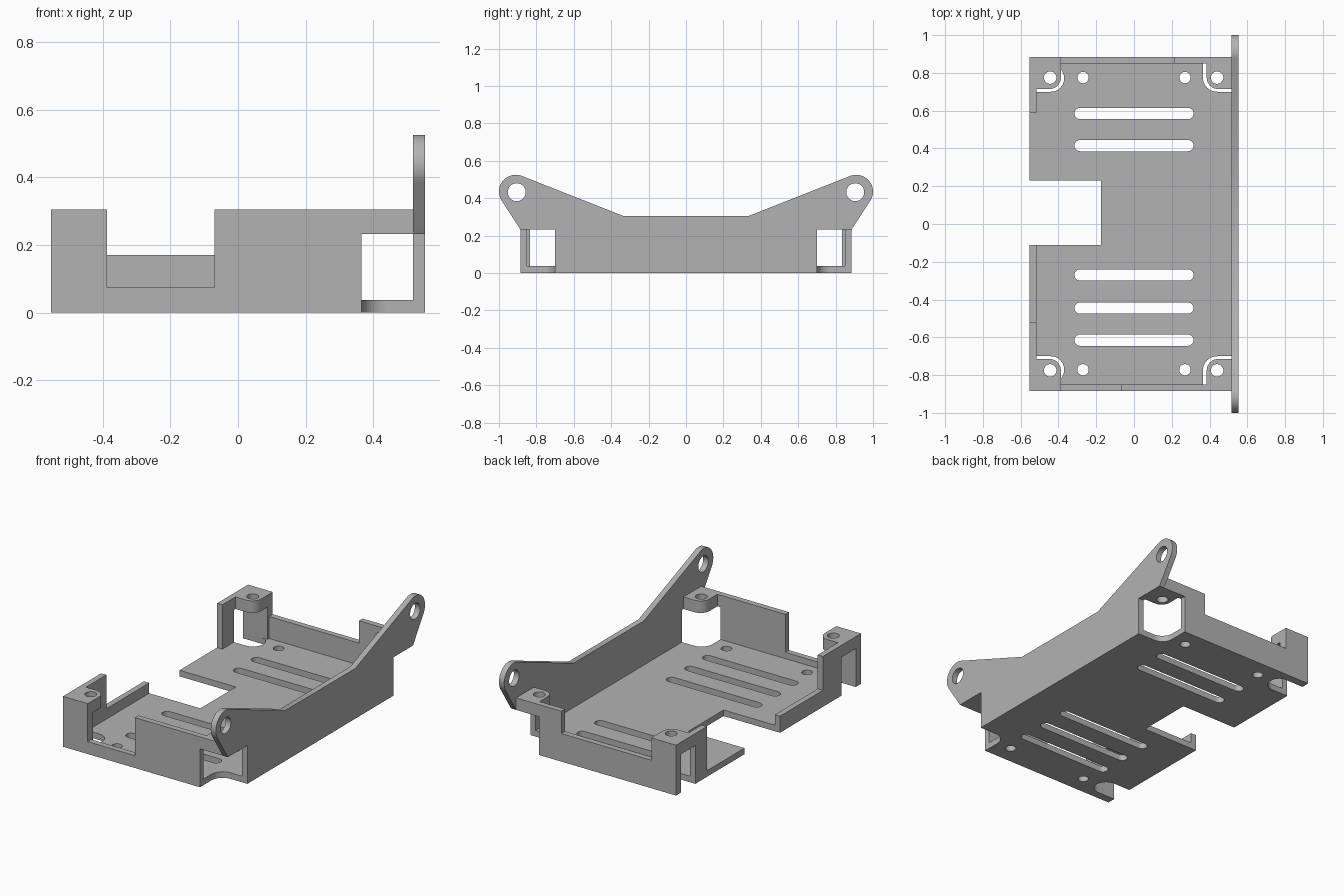
import bpy, bmesh
from math import cos, sin, pi, radians
from mathutils import Vector

if "Cube" in bpy.data.objects:
    bpy.data.objects.remove(bpy.data.objects["Cube"], do_unlink=True)

GREY = bpy.data.materials.new("plain grey")
GREY.use_nodes = True
GREY.diffuse_color = (0.45, 0.45, 0.45, 1)
GREY.node_tree.nodes["Principled BSDF"].inputs["Base Color"].default_value = GREY.diffuse_color
parts = []

# Main dimensions
W, D = 0.5525, 0.885        # half width and half depth
T, WALL = 0.037, 0.035      # floor and wall thickness
TAB, TOP = 0.232, 0.305     # underside and top of the corner tabs


def arc(cx, cy, r, a0, a1, n=14):
    return [(cx + r * cos(radians(a0 + (a1 - a0) * i / n)),
             cy + r * sin(radians(a0 + (a1 - a0) * i / n))) for i in range(n + 1)]


def circle(cx, cy, r):
    return arc(cx, cy, r, 0, 360, 32)[:-1]


def slot(cy, half, r):
    return arc(half - r, cy, r, -90, 90) + arc(r - half, cy, r, 90, 270)


def rounded(points):
    """Closed outline; a third number on a point is its fillet radius."""
    out = []
    for i, p in enumerate(points):
        if len(p) == 2:
            out.append(p)
            continue
        c = Vector(p[:2])
        a = (Vector(points[i - 1][:2]) - c).normalized()
        b = (Vector(points[(i + 1) % len(points)][:2]) - c).normalized()
        r = p[2]                      # all filleted corners are square
        centre = c + (a + b) * r
        for k in range(11):
            t = k / 10 * pi / 2
            out.append(tuple(centre - b * r * cos(t) - a * r * sin(t)))
    return out


def prism(name, loops, axis, lo, hi):
    """Extrude an outline with holes along one axis."""
    cu = bpy.data.curves.new(name, "CURVE")
    cu.dimensions, cu.fill_mode = "2D", "BOTH"
    cu.extrude = (hi - lo) / 2
    for loop in loops:
        sp = cu.splines.new("POLY")
        sp.points.add(len(loop) - 1)
        for q, (u, v) in zip(sp.points, loop):
            q.co = (u, v, 0, 1)
        sp.use_cyclic_u = True
    tmp = bpy.data.objects.new(name + "_outline", cu)
    bpy.context.collection.objects.link(tmp)
    dg = bpy.context.evaluated_depsgraph_get()
    me = bpy.data.meshes.new_from_object(tmp.evaluated_get(dg))
    bpy.data.objects.remove(tmp, do_unlink=True)
    bm = bmesh.new()
    bm.from_mesh(me)
    bmesh.ops.remove_doubles(bm, verts=bm.verts, dist=1e-5)
    for v in bm.verts:
        u, w, h = v.co.x, v.co.y, v.co.z + (lo + hi) / 2
        v.co = {"z": (u, w, h), "y": (u, h, w), "x": (h, u, w)}[axis]
    bmesh.ops.recalc_face_normals(bm, faces=bm.faces)
    bm.to_mesh(me)
    bm.free()
    me.name = name
    me.materials.clear()
    me.materials.append(GREY)
    ob = bpy.data.objects.new(name, me)
    bpy.context.collection.objects.link(ob)
    parts.append(ob)


def box(u0, v0, u1, v1):
    return [(u0, v0), (u1, v0), (u1, v1), (u0, v1)]


# Floor with rounded corner cut-outs, a side notch, vents and screw holes
half = [(W, 0.70), (0.365, 0.70, 0.075), (0.365, D), (-W, D), (-W, 0.835),
        (-0.37, 0.835, 0.06), (-0.37, 0.70, 0.07), (-W, 0.70)]
back = half + [(-W, 0.23), (-0.175, 0.23)]
front = [(-0.175, -0.11), (-W, -0.11)] + [(p[0], -p[1], *p[2:]) for p in reversed(half)]
holes = [slot(y, 0.315, 0.03) for y in (0.585, 0.415, -0.27, -0.445, -0.615)]
holes += [circle(x, y, 0.03) for x in (-0.27, 0.27) for y in (-0.772, 0.775)]
prism("floor", [rounded(back + front)] + holes, "z", 0, T)

# Front and back walls, each with a lowered stretch
for name, s, step, low in (("front", -1, -0.07, 0.075), ("back", 1, 0.215, 0.17)):
    y0, y1 = sorted((s * (D - WALL), s * D))
    prism(name + "_wall", [[(-0.387, T), (0.365, T), (0.365, TOP), (step, TOP),
                            (step, low), (-0.387, low)]], "y", y0, y1)
    # Thick pillar under the right-hand tab
    y0, y1 = sorted((s * 0.835, s * D))
    prism(name + "_pillar", [box(-W, T, -0.387, TAB)], "y", y0, y1)
    # Corner tabs with screw holes
    for side, x_in, x_out, x_hole in (("right", -0.387, -W, -0.444), ("left", 0.385, W - WALL, 0.44)):
        outline = [(x_out, s * 0.715), (x_in, s * 0.715, 0.06), (x_in, s * D), (x_out, s * D)]
        prism(f"{name}_{side}_tab", [rounded(outline), circle(x_hole, s * 0.775, 0.033)],
              "z", TAB, TOP)
    # Bridge from the wall to the left tab
    y0, y1 = sorted((s * (D - WALL), s * D))
    prism(name + "_tab_bridge", [box(0.365, TAB, 0.385, TOP)], "y", y0, y1)

# Right side walls: tall beside the tabs, low along the front
prism("right_front_wall", [[(-0.715, TAB), (-0.70, TAB), (-0.70, T), (-0.11, T), (-0.11, 0.1),
                            (-0.52, 0.1), (-0.52, TOP), (-0.715, TOP)]], "x", -W, WALL - W)
prism("right_back_wall", [[(0.59, T), (0.70, T), (0.70, TAB), (0.715, TAB),
                           (0.715, TOP), (0.59, TOP)]], "x", -W, WALL - W)

# Tall left wall with two mounting ears
ear = [(0.70, T), (0.70, TAB), (D, TAB)] + arc(0.91, 0.435, 0.09, -34, 111, 20) + [(0.335, TOP)]
mirrored = [(-y, z) for y, z in reversed(ear)]
prism("left_ear_wall", [ear + mirrored, circle(0.905, 0.432, 0.048), circle(-0.905, 0.432, 0.048)],
      "x", W - WALL, W)

# Smooth the fillets and holes, keep the hard edges
bpy.ops.object.select_all(action="DESELECT")
for ob in parts:
    ob.select_set(True)
bpy.context.view_layer.objects.active = parts[0]
bpy.ops.object.shade_smooth_by_angle(angle=radians(30))
